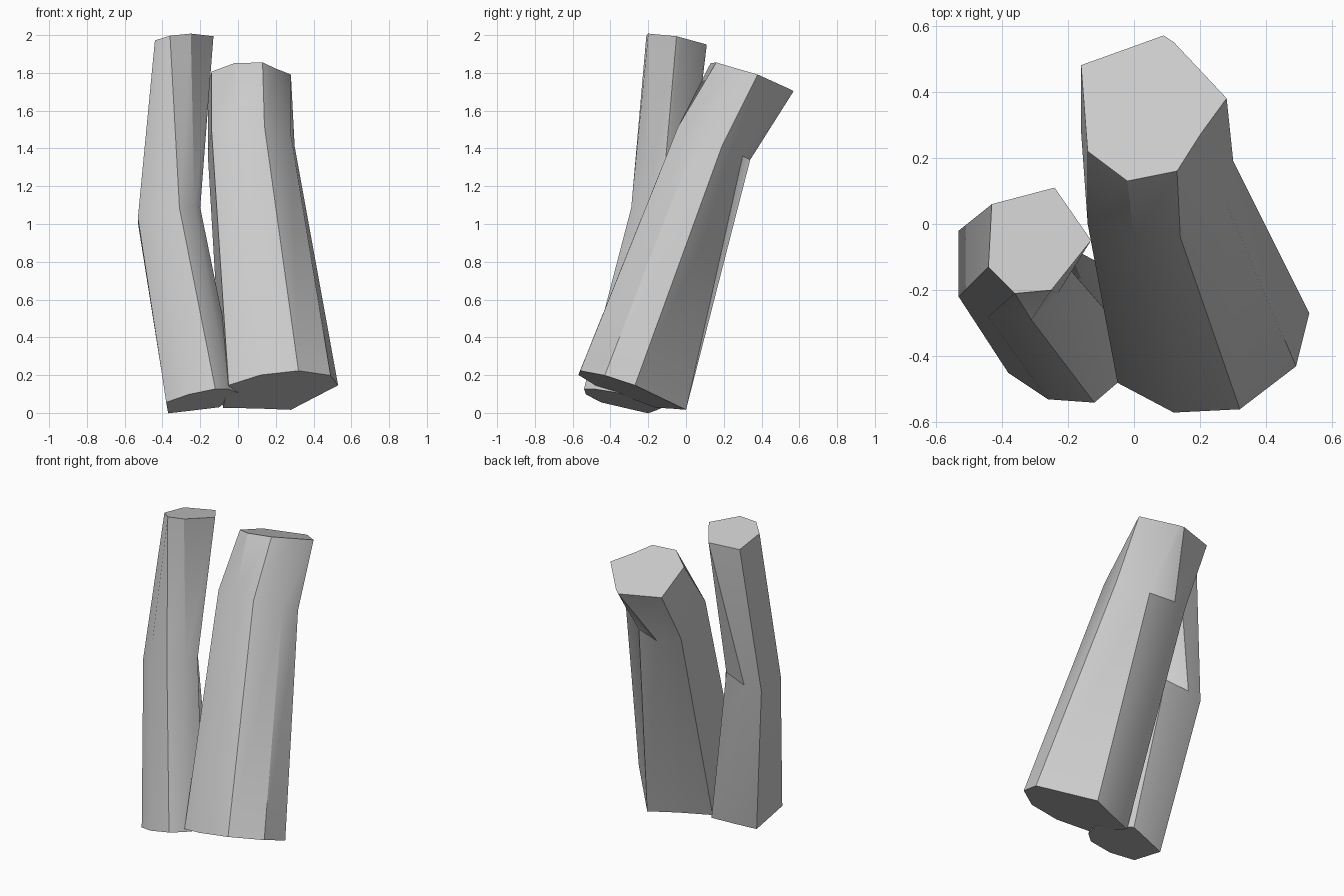
import bpy
import bmesh
import math

default_cube = bpy.data.objects.get("Cube")
if default_cube:
    bpy.data.objects.remove(default_cube, do_unlink=True)


def make_material(name, colour):
    material = bpy.data.materials.new(name)
    material.use_nodes = True
    material.diffuse_color = colour
    shader = material.node_tree.nodes["Principled BSDF"]
    shader.inputs["Base Color"].default_value = colour
    return material


def slanted_ring(bm, outline, height, slope_x, slope_y):
    """Add an outline of corners lying on a tilted plane."""
    return [bm.verts.new((x, y, height + slope_x * x + slope_y * y))
            for x, y in outline]


def bent_column(name, sections, material):
    """Loft a closed, faceted column through tilted cross-sections."""
    bm = bmesh.new()
    rings = [slanted_ring(bm, *section) for section in sections]
    for lower, upper in zip(rings, rings[1:]):
        count = len(lower)
        for i in range(count):
            j = (i + 1) % count
            bm.faces.new((lower[i], lower[j], upper[j], upper[i]))
    bm.faces.new(list(reversed(rings[0])))
    bm.faces.new(rings[-1])
    bmesh.ops.recalc_face_normals(bm, faces=bm.faces)

    mesh = bpy.data.meshes.new(name)
    bm.to_mesh(mesh)
    bm.free()
    mesh.materials.append(material)
    column = bpy.data.objects.new(name, mesh)
    bpy.context.collection.objects.link(column)

    # Soft shading across shallow facets, crisp edges elsewhere
    bpy.ops.object.select_all(action="DESELECT")
    column.select_set(True)
    bpy.context.view_layer.objects.active = column
    bpy.ops.object.shade_smooth_by_angle(angle=math.radians(30))
    return column


stone = make_material("pale_grey_stone", (.6, .6, .6, 1))

# Large column, leaning backwards: base, bend and top
large_base = [(-.05, -.48), (.12, -.57), (.32, -.56), (.49, -.43),
              (.53, -.27), (.28, 0), (.11, -.08), (-.08, -.16)]
large_bend = [(-.14, 0), (0, -.04), (.14, -.04), (.28, .06),
              (.3, .19), (.13, .3), (-.03, .34), (-.16, .28)]
large_top = [(-.14, .22), (-.02, .13), (.13, .16), (.2, .27),
             (.28, .38), (.12, .55), (.09, .57), (-.16, .48)]
bent_column("large_column", [
    (large_base, -.02, .13, -.36),
    (large_bend, 1.5, 0, -.47),
    (large_top, 1.9, .1, -.36),
], stone)

# Slim column, bowed outwards: base, bend and top
slim_base = [(-.38, -.45), (-.26, -.53), (-.12, -.54), (-.05, -.48),
             (0, -.36), (-.1, -.12), (-.24, -.16), (-.37, -.2)]
slim_bend = [(-.53, -.22), (-.44, -.28), (-.31, -.29), (-.23, -.21),
             (-.2, -.13), (-.27, -.03), (-.42, 0), (-.53, -.02)]
slim_top = [(-.44, -.13), (-.4, -.17), (-.36, -.21), (-.25, -.2),
            (-.13, -.05), (-.15, -.02), (-.24, .11), (-.43, .06)]
bent_column("slim_column", [
    (slim_base, .02, .19, -.24),
    (slim_bend, 1.11, .2, -.13),
    (slim_top, 2, .12, -.19),
], stone)
